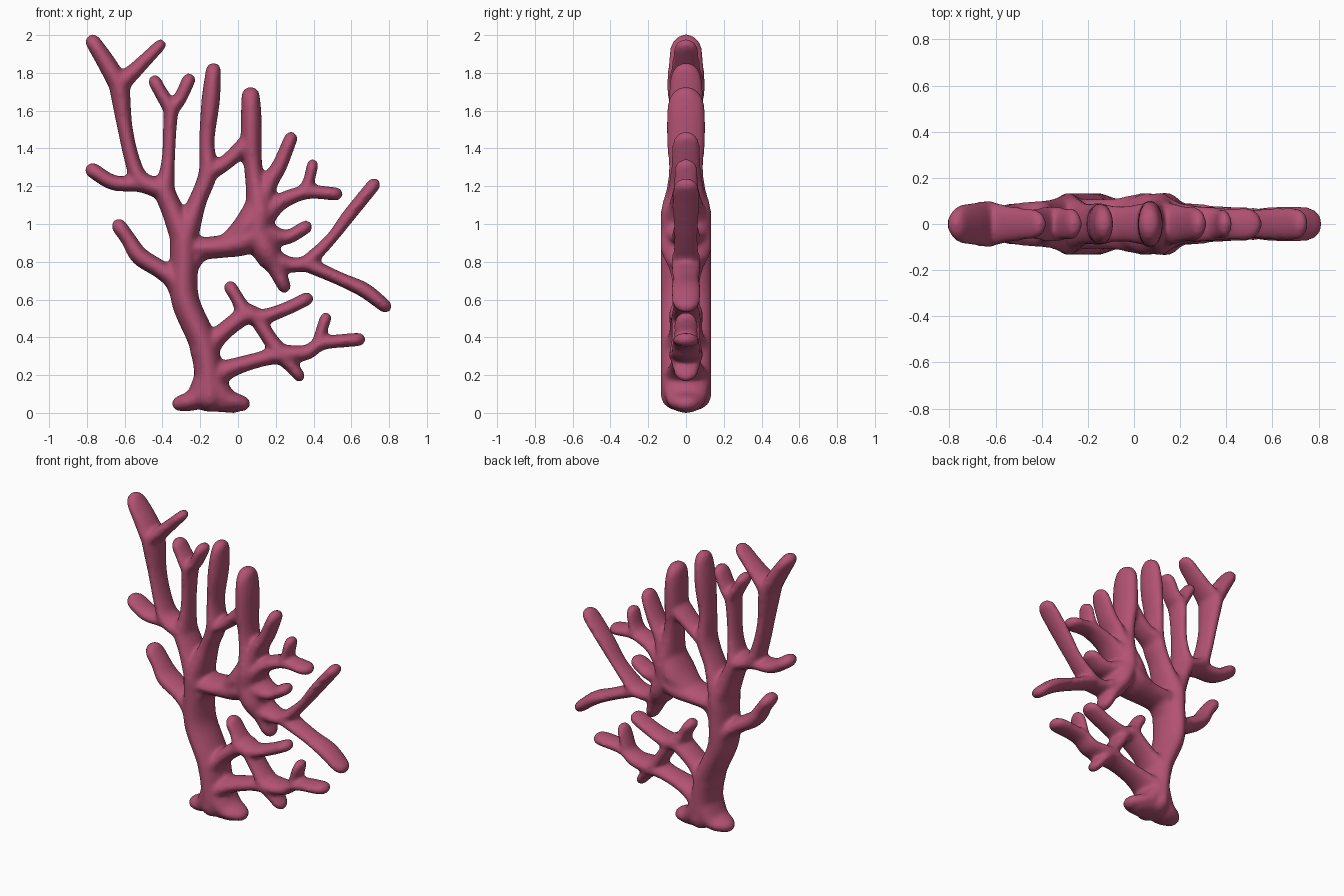
import bpy, bmesh, math
from mathutils import Vector
from mathutils.geometry import interpolate_bezier

old = bpy.data.objects.get("Cube")
if old:
    bpy.data.objects.remove(old, do_unlink=True)

# Half-widths of the branches, in the plane of the fan
FINE, SLIM, EVEN, FULL, WIDE, BROAD, STOUT = .024, .029, .034, .042, .048, .053, .068
SIDES = 16
PAD = .007       # makes up for the shrinkage of the smoothing

bm = bmesh.new()


def sample(points):
    """Smooth curve through (x, z, half-width) points."""
    p = [Vector(q) for q in points]
    p = [p[0] * 2 - p[1]] + p + [p[-1] * 2 - p[-2]]
    out = []
    for a, b, c, d in zip(p, p[1:], p[2:], p[3:]):
        out += interpolate_bezier(b, b + (c - a) / 6, c - (d - b) / 6, c, 8)[:-1]
    return out + [p[-2]]


def branch(*points):
    """Oval tube, deeper than wide, with rounded ends along the given points."""
    path = sample(points)
    stations = []
    for i, p in enumerate(path):
        t = path[min(i + 1, len(path) - 1)] - path[max(i - 1, 0)]
        stations.append((p, Vector((t.x, t.y)).normalized(), 0, 1))
    caps = [(math.sin(a), math.cos(a)) for a in map(math.radians, (25, 50, 75))]
    head, tail = stations[0], stations[-1]
    stations = ([(head[0], head[1], -s, c) for s, c in reversed(caps)] + stations
                + [(tail[0], tail[1], s, c) for s, c in caps])
    rings = []
    for p, t, shift, size in stations:
        wide = p.z + PAD
        deep = wide * 1.6 + .015
        # the depth rounds off over a longer stretch of the tip than the width
        to_tip = (path[-1] - p).xy.length + wide * (1 - shift)
        fade = max(0, 1 - to_tip / deep)
        deep *= min(size, math.sqrt(1 - fade * fade))
        ring = []
        for k in range(SIDES):
            a = math.tau * k / SIDES
            side = wide * size * math.cos(a)
            ring.append(bm.verts.new((p.x + t.x * shift * wide - t.y * side,
                                      deep * math.sin(a),
                                      p.y + t.y * shift * wide + t.x * side)))
        rings.append(ring)
    for r, s in zip(rings, rings[1:]):
        for k in range(SIDES):
            n = (k + 1) % SIDES
            bm.faces.new((r[k], r[n], s[n], s[k]))
    bm.faces.new(rings[0][::-1])
    bm.faces.new(rings[-1])


# Shared junctions
root = (-.155, .19, STOUT)
fork = (-.285, .93, STOUT)
left_knot = (-.39, 1.18, WIDE)
crown = (-.63, 1.74, WIDE)
twin = (-.355, 1.61, EVEN)
mid_knot = (-.16, 1.27, FULL)
hub = (.105, .965, STOUT)
elbow = (.36, .79, EVEN)
net = (.04, .52, FULL)
cross = (.23, .31, FULL)

# Trunk and spreading foot
branch((-.15, .08, STOUT), root, (-.185, .37, STOUT), (-.28, .6, STOUT),
       (-.285, .81, STOUT), fork, (-.3, 1, BROAD))
branch(root, (-.22, .08, BROAD), (-.31, .05, EVEN))
branch(root, (-.07, .08, BROAD), (.025, .05, EVEN))
branch((-.17, .07, BROAD), (-.02, .04, EVEN))

# Low left branch
branch((-.28, .58, BROAD), (-.33, .7, BROAD), (-.41, .76, FULL), (-.52, .83, FULL),
       (-.58, .92, EVEN), (-.63, .99, EVEN))

# Upper left limb with its forks
branch(fork, (-.345, 1.07, BROAD), left_knot, (-.385, 1.25, EVEN))
branch(left_knot, (-.51, 1.23, FULL), (-.56, 1.34, EVEN), (-.6, 1.52, EVEN), crown,
       (-.65, 1.79, EVEN))
branch(crown, (-.7, 1.86, FULL), (-.768, 1.965, EVEN))
branch(crown, (-.54, 1.82, EVEN), (-.41, 1.95, FINE))
branch(left_knot, (-.52, 1.21, EVEN), (-.66, 1.22, EVEN), (-.77, 1.285, EVEN))
branch(left_knot, (-.37, 1.33, SLIM), (-.36, 1.52, SLIM), twin, (-.36, 1.63, EVEN))
branch(twin, (-.41, 1.7, SLIM), (-.44, 1.755, SLIM))
branch(twin, (-.31, 1.66, SLIM), (-.26, 1.765, SLIM))

# Middle limb and the bridge to the next one
branch(fork, (-.215, 1.12, FULL), mid_knot, (-.165, 1.44, EVEN),
       (-.145, 1.65, FULL), (-.13, 1.815, EVEN))
branch(mid_knot, (-.06, 1.33, EVEN), (.06, 1.44, FULL))

# Arch to the right and its rounded corners
branch((-.28, .87, BROAD), (-.1, .88, BROAD), (.03, .91, STOUT), hub)
branch((-.28, .76, BROAD), (-.2, .85, FULL), (-.08, .87, FULL))
branch((-.05, .91, FULL), (.05, .99, STOUT), (.11, 1.12, BROAD))

# Upright above the arch and its side branches
branch(hub, (.115, 1.07, STOUT), (.095, 1.2, WIDE), (.08, 1.31, FULL),
       (.07, 1.44, WIDE), (.07, 1.57, WIDE), (.067, 1.68, FULL))
branch((.12, 1.07, BROAD), (.16, 1.21, FULL), (.22, 1.31, EVEN), (.28, 1.455, SLIM))
branch((.11, 1.02, STOUT), (.2, 1.1, FULL), (.28, 1.145, EVEN), (.38, 1.17, SLIM),
       (.52, 1.16, SLIM))
branch((.35, 1.17, SLIM), (.375, 1.23, FINE), (.395, 1.315, FINE))
branch(hub, (.25, .93, EVEN), (.36, .985, SLIM))

# Right limb with its long fork
branch(hub, (.15, .86, STOUT), (.2, .77, FULL), (.245, .67, SLIM))
branch((.16, .82, BROAD), (.28, .785, EVEN), elbow, (.4, .79, EVEN))
branch(elbow, (.49, .92, FINE), (.59, 1.05, SLIM), (.72, 1.21, SLIM))
branch(elbow, (.54, .71, SLIM), (.67, .65, EVEN), (.78, .565, SLIM))

# Low right lattice
branch((-.18, .33, STOUT), (-.09, .42, FULL), net, (.08, .52, FULL))
branch(net, (0, .6, SLIM), (-.04, .665, SLIM))
branch(net, (.13, .51, EVEN), (.25, .55, SLIM), (.365, .605, SLIM))
branch((.1, .5, EVEN), (.17, .39, EVEN), cross)
branch((-.16, .18, STOUT), (-.03, .24, FULL), (.12, .285, EVEN), cross,
       (.36, .32, EVEN), (.45, .37, SLIM), (.64, .39, SLIM))
branch(cross, (.29, .24, SLIM), (.325, .195, FINE))
branch((.42, .36, FINE), (.44, .43, FINE), (.465, .505, FINE))

bmesh.ops.recalc_face_normals(bm, faces=bm.faces)
mesh = bpy.data.meshes.new("coral_fan")
bm.to_mesh(mesh)
bm.free()
coral = bpy.data.objects.new("coral_fan", mesh)
bpy.context.collection.objects.link(coral)
bpy.context.view_layer.objects.active = coral
coral.select_set(True)

# Fuse the branches and soften the joints
remesh = coral.modifiers.new("fuse", "REMESH")
remesh.mode = "VOXEL"
remesh.voxel_size = .012
remesh.use_smooth_shade = True
soften = coral.modifiers.new("soften", "SMOOTH")
soften.factor = .5
soften.iterations = 12
for name in ("fuse", "soften"):
    bpy.ops.object.modifier_apply(modifier=name)

# Rest the foot on the floor
floor = min(v.co.z for v in coral.data.vertices)
for v in coral.data.vertices:
    v.co.z -= floor

# Colour
rose = bpy.data.materials.new("coral_rose")
rose.use_nodes = True
colour = (.45, .085, .17, 1)
rose.diffuse_color = colour
rose.node_tree.nodes["Principled BSDF"].inputs["Base Color"].default_value = colour
coral.data.materials.clear()
coral.data.materials.append(rose)
bpy.ops.object.shade_smooth()
